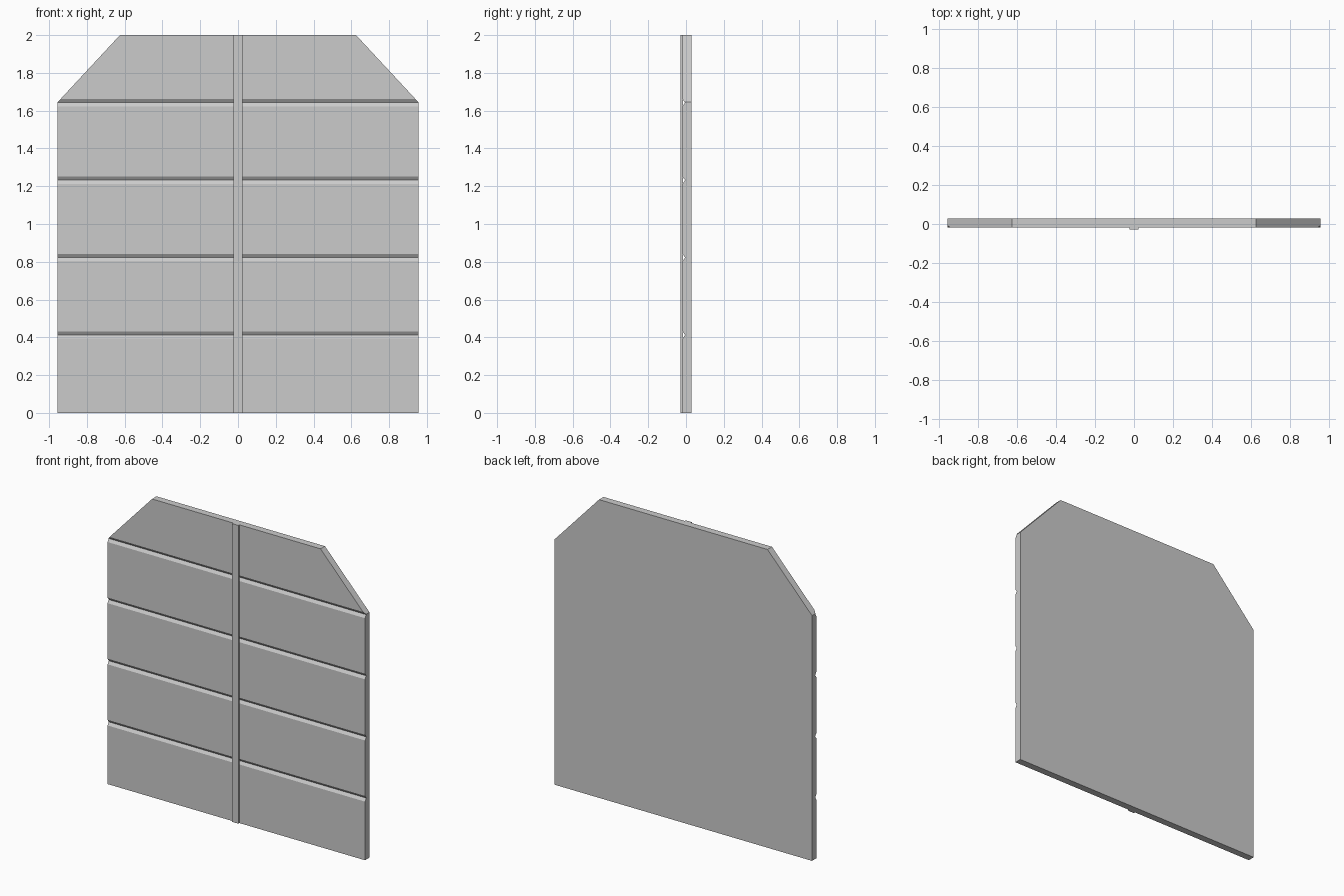
import bpy, bmesh
from mathutils import Vector

if "Cube" in bpy.data.objects:
    bpy.data.objects.remove(bpy.data.objects["Cube"])

HALF_W, HEIGHT = 0.955, 2.0
FRONT, BACK = -0.018, 0.029
GROOVES = [0.412, 0.822, 1.232, 1.642]
SHOULDER_Z, TOP_HALF = 1.645, 0.625


def add_object(name, bm):
    bmesh.ops.recalc_face_normals(bm, faces=bm.faces)
    mesh = bpy.data.meshes.new(name)
    bm.to_mesh(mesh)
    bm.free()
    obj = bpy.data.objects.new(name, mesh)
    bpy.context.collection.objects.link(obj)
    return obj


def extrude_x(profile, half_width):
    """Extrude a (y, z) outline symmetrically along x."""
    bm = bmesh.new()
    face = bm.faces.new([bm.verts.new((-half_width, y, z)) for y, z in profile])
    res = bmesh.ops.extrude_face_region(bm, geom=[face], use_keep_orig=True)
    verts = [g for g in res["geom"] if isinstance(g, bmesh.types.BMVert)]
    bmesh.ops.translate(bm, verts=verts, vec=(2 * half_width, 0, 0))
    return bm


# Panel: side profile with V grooves across the front
profile = [(BACK, HEIGHT), (BACK, 0), (FRONT, 0)]
for z in GROOVES:
    profile += [(FRONT, z - 0.019), (FRONT + 0.013, z), (FRONT, z + 0.019)]
profile.append((FRONT, HEIGHT))
panel = extrude_x(profile, HALF_W)

# Sloped upper corners
for side in (-1, 1):
    normal = Vector((side * (HEIGHT - SHOULDER_Z), 0, HALF_W - TOP_HALF)).normalized()
    cut = bmesh.ops.bisect_plane(
        panel, geom=panel.verts[:] + panel.edges[:] + panel.faces[:],
        plane_co=(side * HALF_W, 0, SHOULDER_Z), plane_no=normal, clear_outer=True)
    rim = [g for g in cut["geom_cut"] if isinstance(g, bmesh.types.BMEdge)]
    bmesh.ops.holes_fill(panel, edges=rim, sides=0)
add_object("panel", panel)

# Vertical strip down the middle of the front
strip = [(-0.029, 0), (-0.029, HEIGHT), (FRONT + 0.002, HEIGHT), (FRONT + 0.002, 0)]
add_object("center_strip", extrude_x(strip, 0.023))
